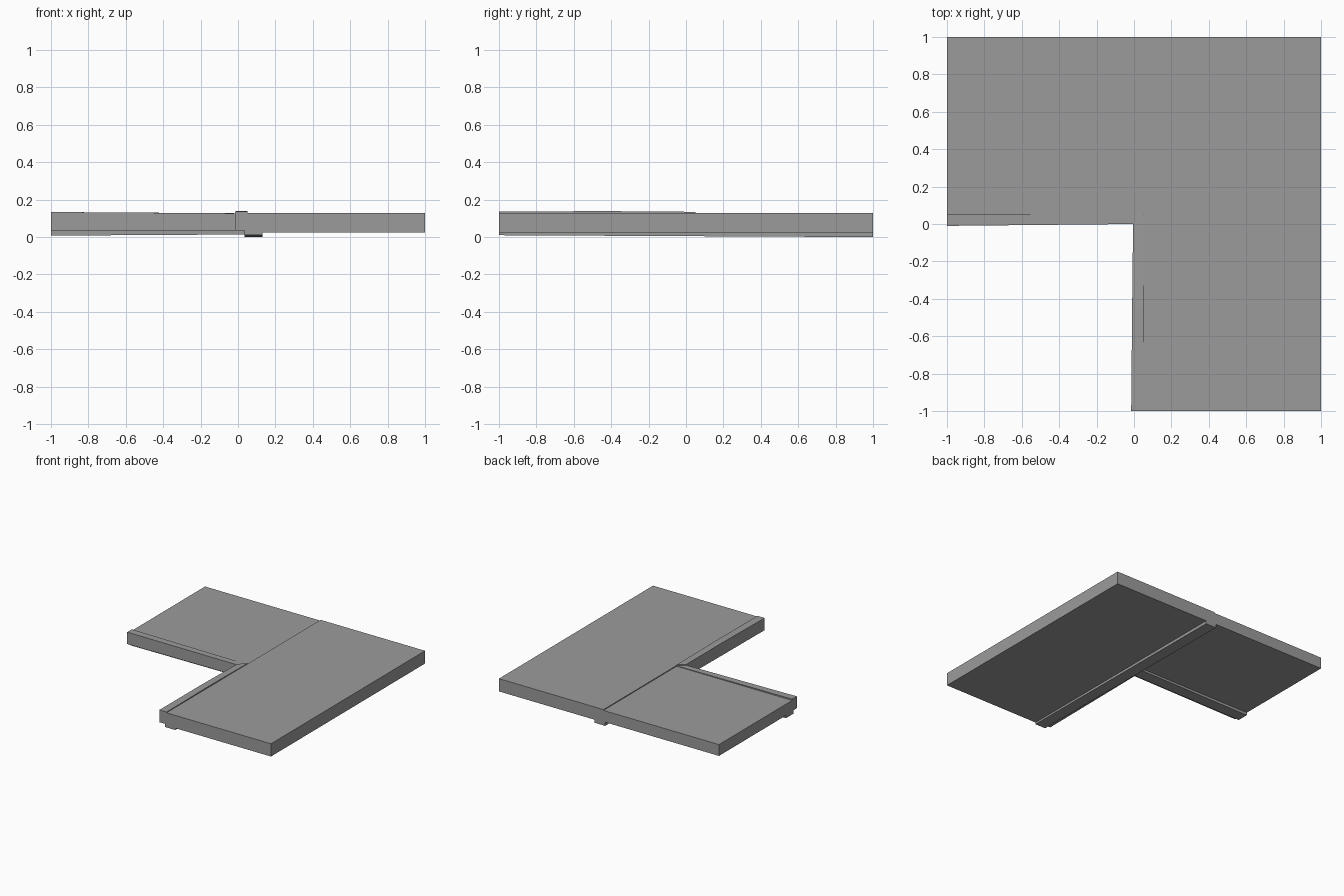
import bpy

if "Cube" in bpy.data.objects:
    bpy.data.objects.remove(bpy.data.objects["Cube"])

grey = bpy.data.materials.new("dark_grey")
grey.diffuse_color = (0.33, 0.33, 0.33, 1)
grey.use_nodes = True
grey.node_tree.nodes["Principled BSDF"].inputs["Base Color"].default_value = grey.diffuse_color


def strip(name, start, end):
    """Loft between two end loops that have the same number of points."""
    n = len(start)
    faces = [tuple(range(n))[::-1], tuple(range(n, 2 * n))]
    faces += [(i, (i + 1) % n, n + (i + 1) % n, n + i) for i in range(n)]
    mesh = bpy.data.meshes.new(name)
    mesh.from_pydata(start + end, [], faces)
    mesh.materials.append(grey)
    mesh.update()
    obj = bpy.data.objects.new(name, mesh)
    bpy.context.collection.objects.link(obj)
    bpy.context.view_layer.objects.active = obj
    obj.select_set(True)
    bpy.ops.object.mode_set(mode='EDIT')
    bpy.ops.mesh.select_all(action='SELECT')
    bpy.ops.mesh.normals_make_consistent(inside=False)
    bpy.ops.object.mode_set(mode='OBJECT')
    obj.select_set(False)
    return obj


def along_y(y, x0, x1, z0, z1):
    return [(x0, y, z0), (x1, y, z0), (x1, y, z1), (x0, y, z1)]


def along_x(x, y0, y1, z0, z1):
    return [(x, y0, z0), (x, y1, z0), (x, y1, z1), (x, y0, z1)]


def mitre(top):
    return [(-0.005, 0, 0.036), (0.05, 0.05, 0.036),
            (0.05, 0.05, top), (-0.005, 0, top)]


# Main slabs, the left wing a little lower so a seam shows
strip("right_slab", along_y(-1, 0.05, 1, 0.025, 0.13),
      along_y(1, 0.05, 1, 0.025, 0.13))
strip("left_slab", along_x(-1, 0.05, 1, 0.03, 0.123),
      along_x(0.05, 0.05, 1, 0.03, 0.123))

# Raised edge strips along the inner corner, mitred where they meet
strip("right_edge_front", along_y(-1, -0.015, 0.05, 0.036, 0.136),
      along_y(-0.45, -0.01, 0.05, 0.036, 0.139))
strip("right_edge_back", along_y(-0.45, -0.01, 0.05, 0.036, 0.139),
      mitre(0.135))
strip("left_edge", along_x(-1, -0.01, 0.05, 0.036, 0.134), mitre(0.127))

# Support ribs underneath, slightly tapered along their length
strip("right_rib", along_y(-1, 0.035, 0.13, 0.01, 0.045),
      along_y(1, 0.035, 0.13, 0, 0.045))
strip("left_rib", along_x(-1, 0.035, 0.13, 0.008, 0.045),
      along_x(0.04, 0.035, 0.13, 0.014, 0.045))
